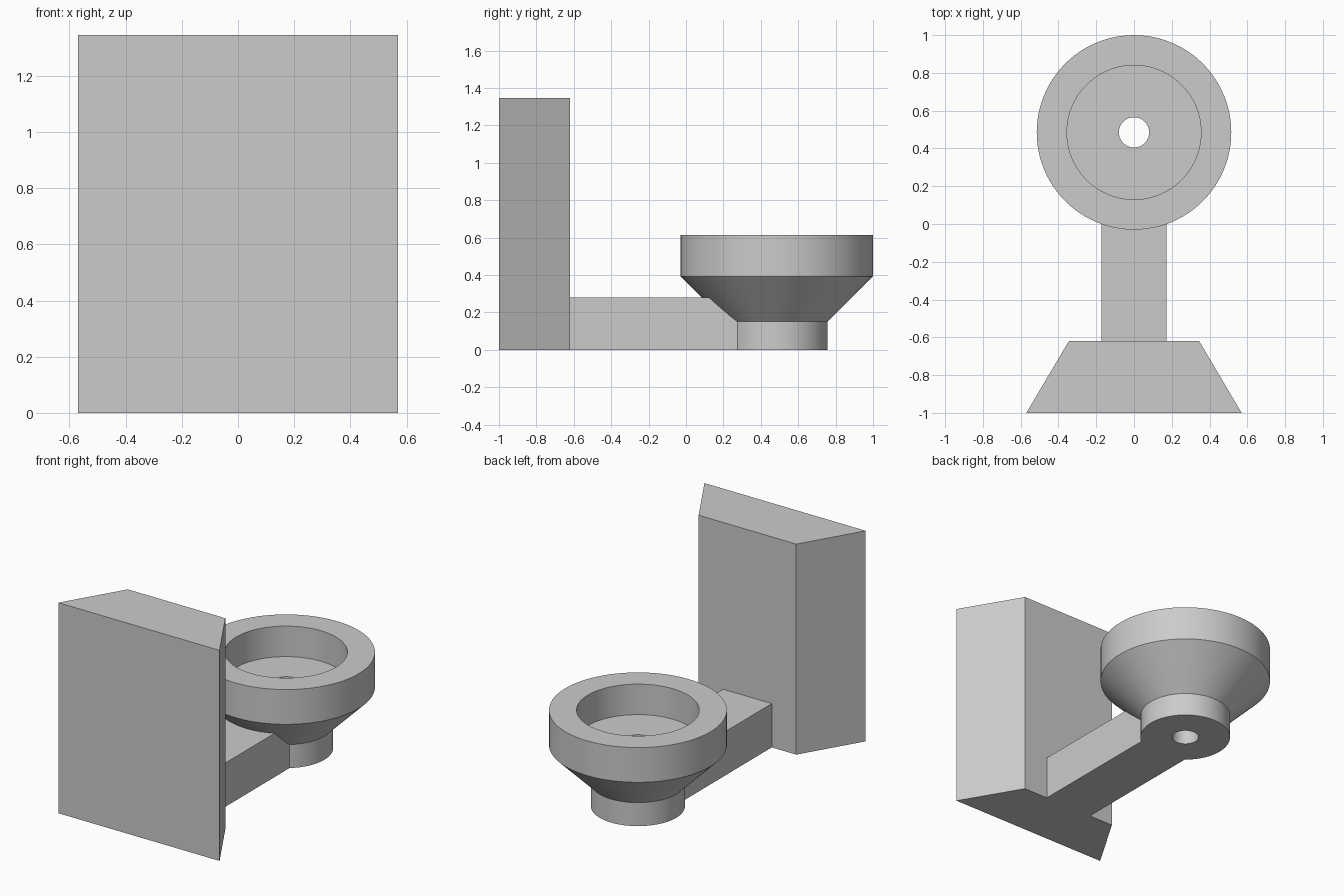
import bpy
import bmesh
from math import cos, sin, pi, radians

cube = bpy.data.objects.get("Cube")
if cube:
    bpy.data.objects.remove(cube, do_unlink=True)

# Single grey material
grey = bpy.data.materials.new("plain grey")
grey.use_nodes = True
colour = (0.6, 0.6, 0.6, 1)
grey.diffuse_color = colour
grey.node_tree.nodes["Principled BSDF"].inputs["Base Color"].default_value = colour


def finish(name, bm):
    bmesh.ops.recalc_face_normals(bm, faces=bm.faces)
    mesh = bpy.data.meshes.new(name)
    bm.to_mesh(mesh)
    bm.free()
    mesh.materials.append(grey)
    obj = bpy.data.objects.new(name, mesh)
    bpy.context.collection.objects.link(obj)
    return obj


def prism(name, outline, height):
    """Extrude a plan outline up from the ground."""
    bm = bmesh.new()
    face = bm.faces.new([bm.verts.new((x, y, 0)) for x, y in outline])
    top = bmesh.ops.extrude_face_region(bm, geom=[face])["geom"]
    verts = [v for v in top if isinstance(v, bmesh.types.BMVert)]
    bmesh.ops.translate(bm, verts=verts, vec=(0, 0, height))
    return finish(name, bm)


def lathe(name, profile, centre_y, sides=96):
    """Revolve a closed (radius, z) profile about a vertical axis."""
    bm = bmesh.new()
    rings = []
    for i in range(sides):
        a = 2 * pi * i / sides
        rings.append([bm.verts.new((r * cos(a), centre_y + r * sin(a), z))
                      for r, z in profile])
    n = len(profile)
    for i in range(sides):
        a, b = rings[i], rings[(i + 1) % sides]
        for j in range(n):
            k = (j + 1) % n
            bm.faces.new((a[j], b[j], b[k], a[k]))
    return finish(name, bm)


# Tapered upright slab at the front
slab = prism("wall_slab", [(-0.57, -1), (0.57, -1), (0.345, -0.62), (-0.345, -0.62)], 1.345)

# Low arm joining the slab to the cup, buried a little in both
arm = prism("connecting_arm", [(-0.172, -0.7), (0.172, -0.7), (0.172, 0.28), (-0.172, 0.28)], 0.28)

# Cup: stem, flared cone, rim, recess and through hole
cup = lathe("flared_cup", [(0.08, 0), (0.272, 0), (0.272, 0.15), (0.515, 0.393),
                           (0.515, 0.615), (0.355, 0.615), (0.355, 0.42), (0.08, 0.42)], 0.485)

# Merge the parts into one solid
bpy.ops.object.select_all(action='DESELECT')
bpy.context.view_layer.objects.active = cup
cup.select_set(True)
for part in (arm, slab):
    mod = cup.modifiers.new("union", 'BOOLEAN')
    mod.operation = 'UNION'
    mod.solver = 'EXACT'
    mod.object = part
    bpy.ops.object.modifier_apply(modifier=mod.name)
    bpy.data.objects.remove(part, do_unlink=True)
cup.name = "wall_holder_with_cup"
bpy.ops.object.shade_smooth_by_angle(angle=radians(25))
